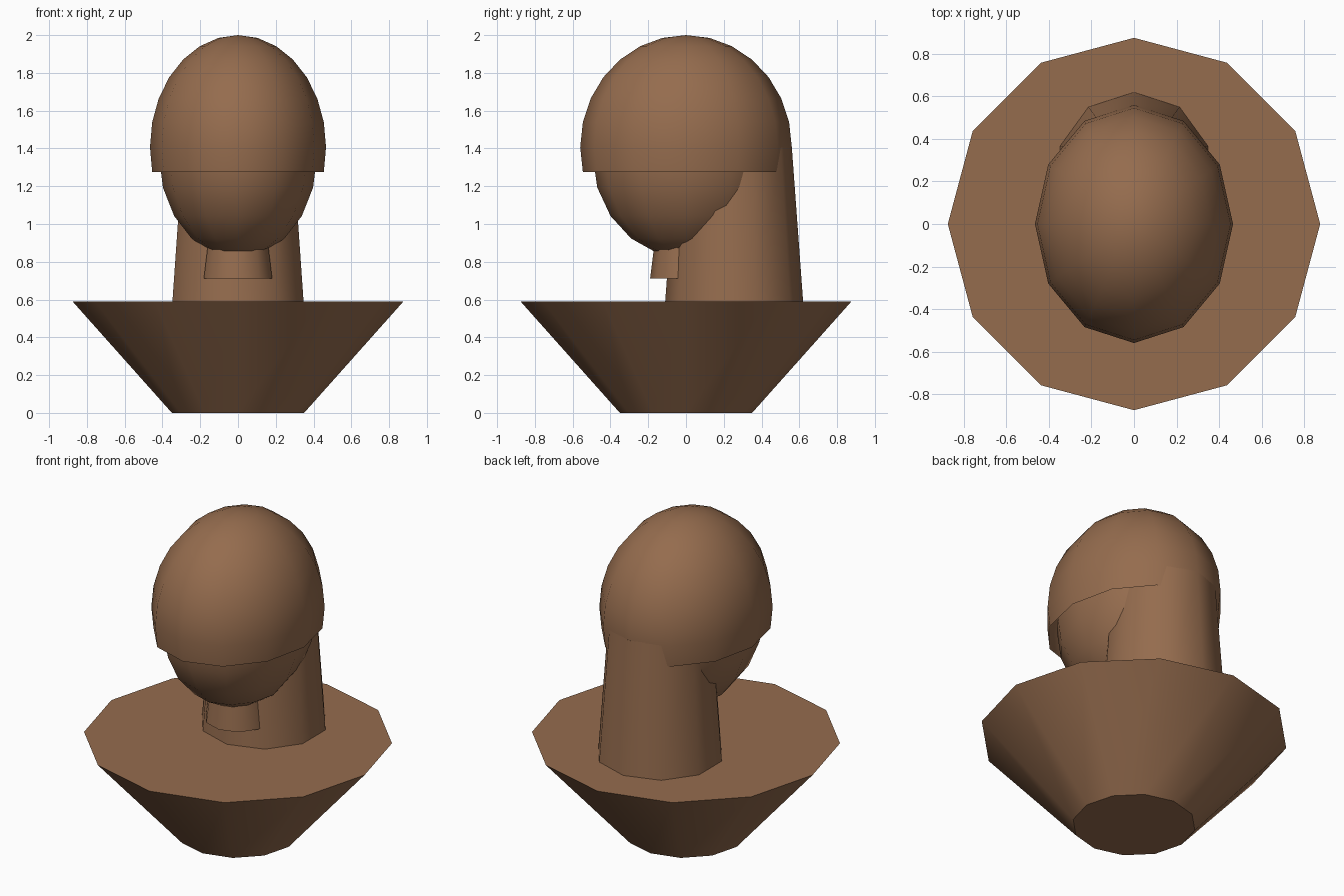
import bpy, bmesh, math
from mathutils import Matrix

if "Cube" in bpy.data.objects:
    bpy.data.objects.remove(bpy.data.objects["Cube"])

brown = bpy.data.materials.new("warm_brown")
brown.diffuse_color = (0.30, 0.15, 0.076, 1)
brown.use_nodes = True
brown.node_tree.nodes["Principled BSDF"].inputs["Base Color"].default_value = brown.diffuse_color


def finish(name, bm):
    mesh = bpy.data.meshes.new(name)
    bm.to_mesh(mesh)
    bm.free()
    mesh.materials.append(brown)
    ob = bpy.data.objects.new(name, mesh)
    bpy.context.collection.objects.link(ob)
    bpy.ops.object.select_all(action='DESELECT')
    ob.select_set(True)
    bpy.context.view_layer.objects.active = ob
    bpy.ops.object.shade_smooth_by_angle(angle=math.radians(42))


def frustum(name, sides, y, z0, z1, r0, r1):
    """Capped tapered cylinder with one corner on the y axis."""
    bm = bmesh.new()
    rings = []
    for z, r in ((z0, r0), (z1, r1)):
        angles = [math.pi / 2 + math.tau * i / sides for i in range(sides)]
        rings.append([bm.verts.new((r * math.cos(a), y + r * math.sin(a), z)) for a in angles])
    low, high = rings
    for i in range(sides):
        j = (i + 1) % sides
        bm.faces.new((low[i], low[j], high[j], high[i]))
    bm.faces.new(low[::-1])
    bm.faces.new(high)
    finish(name, bm)


def ellipsoid(name, rings, z, radii, cut=None):
    """Twelve-sided ellipsoid, optionally left open below a height."""
    bm = bmesh.new()
    bmesh.ops.create_uvsphere(bm, u_segments=12, v_segments=rings, radius=1)
    bmesh.ops.transform(bm, verts=bm.verts,
                        matrix=Matrix.Translation((0, 0, z)) @ Matrix.Diagonal((*radii, 1)))
    if cut is not None:
        bmesh.ops.delete(bm, geom=[v for v in bm.verts if v.co.z < cut], context='VERTS')
    finish(name, bm)


# Flared pedestal
frustum("shoulder_base", 12, 0, 0, 0.59, 0.35, 0.876)
# Neck at the back and small throat under the chin
frustum("neck", 10, 0.255, 0.59, 1.41, 0.365, 0.305)
frustum("throat", 10, 0, 0.712, 0.95, 0.19, 0.16)
# Face, with an open cap shell over it
ellipsoid("face", 10, 1.36, (0.418, 0.494, 0.54))
ellipsoid("hair_cap", 14, 1.407, (0.466, 0.56, 0.593), cut=1.25)
